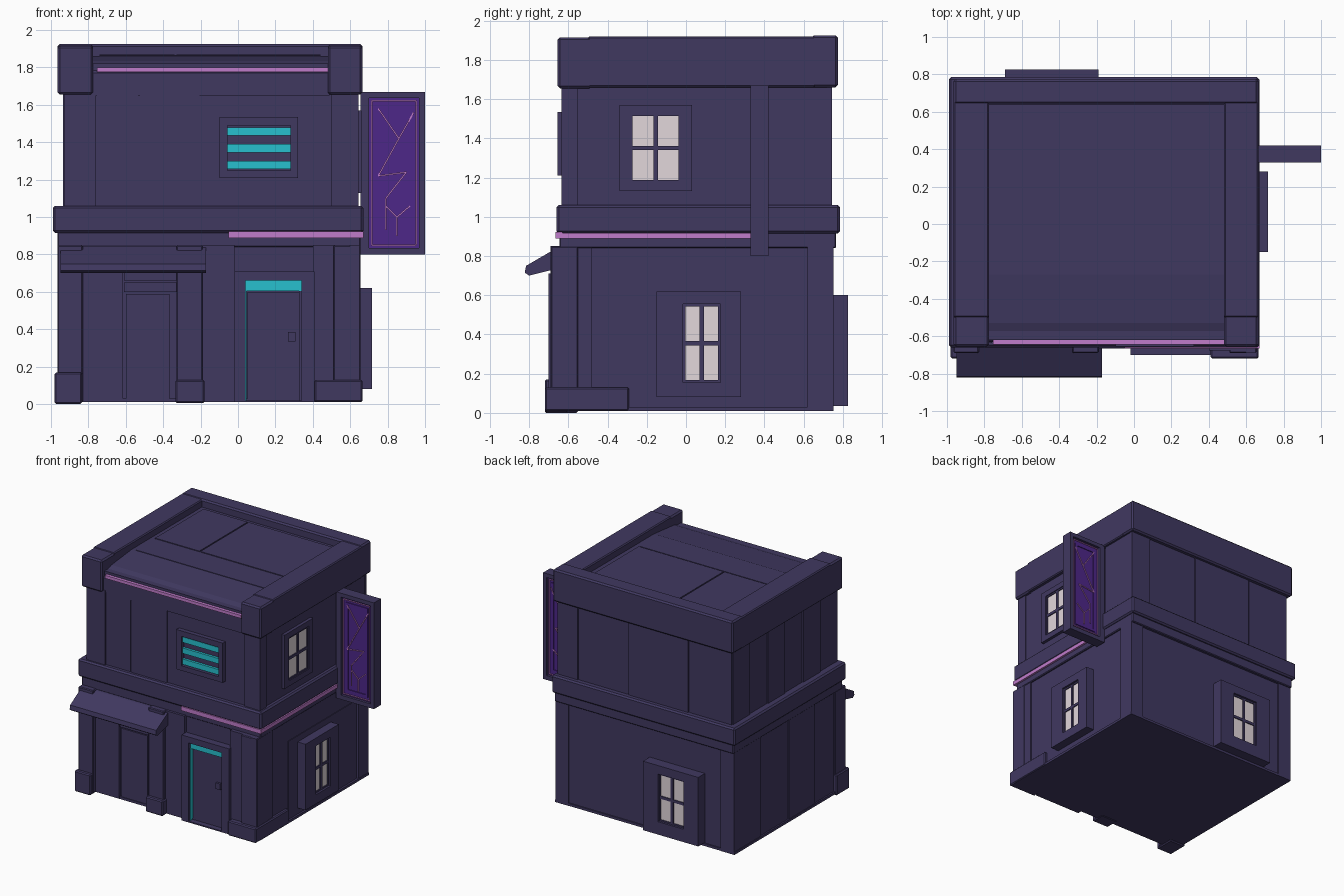
import bpy, bmesh, math
from mathutils import Vector

if "Cube" in bpy.data.objects:
    bpy.data.objects.remove(bpy.data.objects["Cube"])


def material(name, rgb):
    m = bpy.data.materials.new(name)
    m.diffuse_color = (*rgb, 1)
    m.use_nodes = True
    m.node_tree.nodes["Principled BSDF"].inputs["Base Color"].default_value = m.diffuse_color
    return m


WALL = material("dusk purple", (0.051, 0.040, 0.118))
PINK = material("neon pink", (0.53, 0.20, 0.60))
CYAN = material("neon cyan", (0.02, 0.53, 0.62))
PANE = material("pale glass", (0.76, 0.68, 0.71))
SIGN = material("deep violet", (0.075, 0.020, 0.25))


def finish(name, bm, mat, bevel=0.0):
    bmesh.ops.recalc_face_normals(bm, faces=bm.faces[:])
    me = bpy.data.meshes.new(name)
    bm.to_mesh(me)
    bm.free()
    me.materials.append(mat)
    ob = bpy.data.objects.new(name, me)
    bpy.context.collection.objects.link(ob)
    if bevel:
        mod = ob.modifiers.new("soft edge", 'BEVEL')
        mod.width = bevel
        mod.segments = 1
    return ob


def box(name, x, y, z, mat=WALL, bevel=0.0):
    bm = bmesh.new()
    bmesh.ops.create_cube(bm, size=1)
    for v in bm.verts:
        v.co = [r[0] if c < 0 else r[1] for c, r in zip(v.co, (x, y, z))]
    return finish(name, bm, mat, bevel)


def prism(name, profile, x0, x1, mat=WALL, bevel=0.0):
    """Extrude a (y, z) profile along x."""
    bm = bmesh.new()
    f = bm.faces.new([bm.verts.new((x0, y, z)) for y, z in profile])
    new = bmesh.ops.extrude_face_region(bm, geom=[f])["geom"]
    bmesh.ops.translate(bm, vec=(x1 - x0, 0, 0),
                        verts=[g for g in new if isinstance(g, bmesh.types.BMVert)])
    return finish(name, bm, mat, bevel)


def slab(name, side, u, z, d, mat=WALL, bevel=0.0):
    """Box on one facade: u along the wall, d the depth range on the wall's axis."""
    d = (min(d), max(d))
    if side == "x":
        return box(name, d, u, z, mat, bevel)
    return box(name, u, d, z, mat, bevel)


def frame(name, side, outer_u, outer_z, inner_u, inner_z, d):
    slab(name + "_left", side, (outer_u[0], inner_u[0]), outer_z, d)
    slab(name + "_right", side, (inner_u[1], outer_u[1]), outer_z, d)
    slab(name + "_top", side, inner_u, (inner_z[1], outer_z[1]), d)
    slab(name + "_bottom", side, inner_u, (outer_z[0], inner_z[0]), d)


def window(name, side, ou, oz, iu, iz, wall, out):
    """Framed window with four panes and a cross of glazing bars."""
    glass = out - min(0.025, (out - wall) * 0.6)
    frame(name + "_frame", side, ou, oz, iu, iz, (wall - 0.03, out))
    slab(name + "_glass", side, iu, iz, (wall - 0.03, glass), PANE)
    cu, cz, b = sum(iu) / 2, sum(iz) / 2, 0.011
    bar = (glass - 0.01, glass + 0.008)
    slab(name + "_upright", side, (cu - b, cu + b), iz, bar)
    slab(name + "_crossbar", side, iu, (cz - b, cz + b), bar)
    e = 0.012
    frame(name + "_sash", side, iu, iz, (iu[0] + e, iu[1] - e), (iz[0] + e, iz[1] - e), bar)


# Main volumes
box("lower_storey", (-0.95, 0.64), (-0.64, 0.74), (0.015, 0.90))
box("upper_storey", (-0.925, 0.635), (-0.62, 0.735), (0.95, 1.82))
box("floor_band", (-0.99, 0.67), (-0.66, 0.785), (0.915, 1.06), WALL, 0.012)
box("lower_ledge", (-0.965, 0.655), (-0.645, 0.765), (0.84, 0.92), WALL, 0.006)
box("base_skirt", (-0.965, 0.66), (-0.655, 0.75), (0.01, 0.03))

# Parapet: back and side walls, front posts, sloped front lip
box("parapet_back", (-0.965, 0.665), (0.64, 0.775), (1.66, 1.925), WALL, 0.012)
for n, x in (("left", (-0.965, -0.775)), ("right", (0.48, 0.665))):
    box("parapet_" + n, x, (-0.5, 0.66), (1.66, 1.92), WALL, 0.008)
    box("parapet_post_" + n, x, (-0.655, -0.48), (1.655, 1.915), WALL, 0.012)
prism("roof_deck", [(0.66, 1.70), (0.66, 1.862), (-0.27, 1.862), (-0.53, 1.835),
                    (-0.60, 1.81), (-0.632, 1.77), (-0.632, 1.65), (-0.55, 1.65)],
      -0.785, 0.49)
box("parapet_neon", (-0.755, 0.48), (-0.645, -0.62), (1.775, 1.80), PINK)
for i, x in enumerate(((-0.74, -0.34), (-0.33, 0.44))):
    box(f"roof_sheet_{i}", x, (-0.015, 0.61), (1.85, 1.868))
box("roof_sheet_front", (-0.74, 0.44), (-0.265, -0.025), (1.85, 1.866))

# Upper facade boards on all sides
for i, (a, b, d) in enumerate(((-0.93, -0.76, 0.015), (-0.755, -0.535, 0.004),
                               (-0.525, -0.205, 0.008), (0.50, 0.64, 0.012))):
    slab(f"front_board_{i}", "y", (a, b), (1.05, 1.67), (-0.60, -0.62 - d))
for i in range(6):
    y = -0.63 + i * 0.228
    slab(f"left_board_{i}", "x", (y, y + 0.22), (1.05, 1.67), (-0.90, -0.928 - 0.008 * (i % 2)))
for i in range(4):
    y = -0.65 + i * 0.35
    slab(f"left_lower_board_{i}", "x", (y, y + 0.34), (0.02, 0.85), (-0.92, -0.953 - 0.007 * (i % 2)))
for i, (a, b) in enumerate(((-0.93, -0.55), (-0.54, 0.0), (0.01, 0.45), (0.46, 0.645))):
    slab(f"back_board_{i}", "y", (a, b), (1.05, 1.67), (0.72, 0.738 + 0.006 * (i % 2)))
slab("upper_right_corner", "x", (-0.635, -0.55), (1.05, 1.67), (0.60, 0.645))
slab("upper_right_back_corner", "x", (0.42, 0.74), (1.05, 1.67), (0.60, 0.642))

# Lower storey pillars and plinths
for i, (a, b) in enumerate(((-0.965, -0.83), (-0.33, -0.19), (0.51, 0.655))):
    box(f"front_pillar_{i}", (a, b), (-0.69, -0.55), (0.01, 0.85), WALL, 0.006)
box("front_pier_mid", (-0.19, -0.02), (-0.665, -0.6), (0.01, 0.85))
box("front_pier_right", (0.40, 0.52), (-0.675, -0.6), (0.01, 0.85))
box("plinth_left", (-0.98, -0.835), (-0.72, -0.55), (0, 0.17), WALL, 0.008)
box("plinth_mid", (-0.335, -0.18), (-0.72, -0.6), (0.005, 0.13), WALL, 0.008)
box("plinth_right", (0.41, 0.665), (-0.72, -0.29), (0.01, 0.13), WALL, 0.008)
box("side_pier", (0.6, 0.65), (-0.69, -0.48), (0.02, 0.85))
box("side_panel", (0.6, 0.645), (-0.27, 0.61), (0.02, 0.67))
box("side_back_pillar", (0.6, 0.656), (0.62, 0.75), (0.01, 0.85))
box("back_pillar_left", (-0.96, -0.84), (0.7, 0.752), (0.01, 0.85))
box("back_pillar_right", (0.54, 0.656), (0.7, 0.752), (0.01, 0.85))

# Awning and shop door beneath it
prism("awning", [(-0.62, 0.85), (-0.66, 0.84), (-0.815, 0.75), (-0.822, 0.715),
                 (-0.80, 0.70), (-0.66, 0.735), (-0.62, 0.735)], -0.95, -0.17)
box("shop_panel", (-0.83, -0.615), (-0.66, -0.6), (0.02, 0.75))
box("shop_lintel", (-0.61, -0.33), (-0.665, -0.6), (0.66, 0.75))
box("shop_transom", (-0.61, -0.33), (-0.655, -0.6), (0.60, 0.65))
box("shop_door", (-0.60, -0.365), (-0.65, -0.6), (0.02, 0.59))

# Front door with neon reveal
frame("door_frame", "y", (-0.02, 0.41), (0.01, 0.71), (0.04, 0.34), (0.02, 0.66), (-0.70, -0.6))
box("door_leaf", (0.05, 0.325), (-0.655, -0.6), (0.015, 0.60))
box("door_side_post", (0.325, 0.34), (-0.67, -0.6), (0.02, 0.66))
box("door_top_neon", (0.04, 0.34), (-0.672, -0.62), (0.605, 0.66), CYAN)
box("door_side_neon", (0.038, 0.046), (-0.68, -0.62), (0.02, 0.61), CYAN)
box("door_handle", (0.268, 0.308), (-0.672, -0.65), (0.335, 0.385))

# Front vent with glowing slats
frame("vent_frame", "y", (-0.10, 0.32), (1.21, 1.535), (-0.055, 0.28), (1.25, 1.49), (-0.655, -0.6))
for i, z in enumerate((1.278, 1.368, 1.458)):
    box(f"vent_slat_{i}", (-0.055, 0.28), (-0.64, -0.61), (z - 0.022, z + 0.022), CYAN)

# Four-pane windows: right upper, right lower, back lower
window("right_upper_window", "x", (-0.34, 0.03), (1.13, 1.57), (-0.285, -0.025), (1.175, 1.525), 0.635, 0.66)
window("right_lower_window", "x", (-0.15, 0.28), (0.08, 0.62), (-0.015, 0.175), (0.155, 0.555), 0.64, 0.717)
window("back_lower_window", "y", (-0.69, -0.19), (0.035, 0.60), (-0.555, -0.325), (0.14, 0.53), 0.74, 0.827)

# Neon strip wrapping the front right corner under the band
box("band_neon_front", (-0.05, 0.672), (-0.665, -0.63), (0.888, 0.922), PINK)
box("band_neon_side", (0.63, 0.672), (-0.665, 0.33), (0.888, 0.918), PINK)

# Hanging sign: rim, violet panel and abstract neon lines on both faces
SX, SZ = (0.655, 1.0), (0.80, 1.67)
box("sign_core", (0.66, 0.98), (0.35, 0.40), (0.82, 1.65), SIGN)
frame("sign_rim", "y", SX, SZ, (0.70, 0.968), (0.835, 1.638), (0.33, 0.42))
frame("sign_inner_rim", "y", (0.735, 0.935), (0.87, 1.60), (0.755, 0.915), (0.89, 1.58), (0.343, 0.407))
for ob in list(bpy.data.objects):
    if ob.name.startswith("sign_inner_rim"):
        ob.data.materials[0] = SIGN
L, R, B, T = 0.715, 0.953, 0.85, 1.623
PATHS = [[(L, B), (R, B), (R, T), (L, T), (L, B)],
         [(0.75, 1.58), (0.86, 1.42), (0.94, 1.56)],
         [(0.86, 1.42), (0.75, 1.22), (0.90, 1.24), (0.79, 1.10), (0.79, 0.93)],
         [(0.79, 1.06), (0.85, 1.00), (0.92, 1.06)],
         [(0.85, 1.00), (0.85, 0.90)]]
bm = bmesh.new()
for pts in PATHS:
    for (ax, az), (bx, bz) in zip(pts, pts[1:]):
        a, b = Vector((ax, 0, az)), Vector((bx, 0, bz))
        n = (b - a).cross(Vector((0, 1, 0))).normalized() * 0.004
        for y in (0.341, 0.409):
            f = bm.faces.new([bm.verts.new(p + Vector((0, y - 0.003, 0)))
                              for p in (a + n, b + n, b - n, a - n)])
            g = bmesh.ops.extrude_face_region(bm, geom=[f])["geom"]
            bmesh.ops.translate(bm, vec=(0, 0.006, 0),
                                verts=[v for v in g if isinstance(v, bmesh.types.BMVert)])
finish("sign_neon_lines", bm, PINK)
